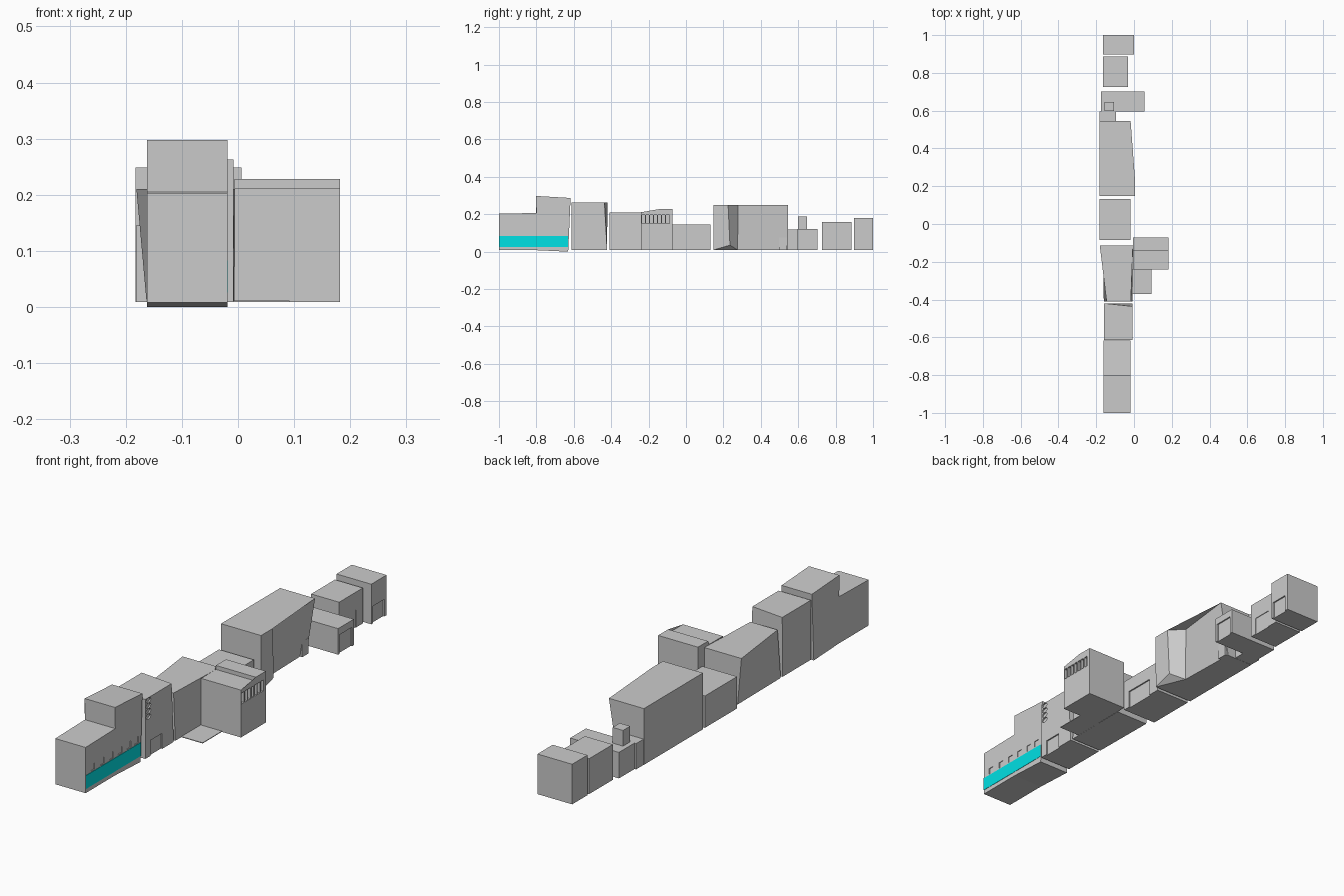
import bpy, bmesh, math

if "Cube" in bpy.data.objects:
    bpy.data.objects.remove(bpy.data.objects["Cube"])

G = 0.009  # level of the underside of most buildings


def loft(name, low, high):
    """Solid between two matching rings of 3D points."""
    bm = bmesh.new()
    a = [bm.verts.new(p) for p in low]
    b = [bm.verts.new(p) for p in high]
    n = len(a)
    caps = [bm.faces.new(a[::-1]), bm.faces.new(b)]
    for i in range(n):
        j = (i + 1) % n
        bm.faces.new((a[i], a[j], b[j], b[i]))
    bmesh.ops.triangulate(bm, faces=[f for f in caps if len(f.verts) > 4])
    bmesh.ops.recalc_face_normals(bm, faces=bm.faces)
    me = bpy.data.meshes.new(name)
    bm.to_mesh(me)
    bm.free()
    ob = bpy.data.objects.new(name, me)
    bpy.context.collection.objects.link(ob)
    return ob


def box(name, x0, x1, y0, y1, z0, z1):
    ring = [(x0, y0), (x1, y0), (x1, y1), (x0, y1)]
    return loft(name, [(x, y, z0) for x, y in ring], [(x, y, z1) for x, y in ring])


def ellipse(name, x0, x1, y, z, ry, rz, n=16):
    ring = [(y + ry * math.cos(2 * math.pi * i / n), z + rz * math.sin(2 * math.pi * i / n)) for i in range(n)]
    return loft(name, [(x0, a, b) for a, b in ring], [(x1, a, b) for a, b in ring])


def carve(ob, cutters):
    """Cut recesses, then remove the cutters."""
    for c in cutters:
        c.hide_render = True
        m = ob.modifiers.new("recess", 'BOOLEAN')
        m.operation, m.solver, m.object = 'DIFFERENCE', 'EXACT', c
        bpy.context.view_layer.objects.active = ob
        bpy.ops.object.modifier_apply(modifier=m.name)
        bpy.data.objects.remove(c)


def recess(face_x, y0, y1, z0, z1, depth=0.006):
    return box("cutter", face_x - depth, face_x + 0.05, y0, y1, z0, z1)


# Stepped front building with a row of small windows
side = [(-1, 0.008), (-0.8, 0.008), (-0.63, 0.0), (-0.617, 0.287),
        (-0.802, 0.298), (-0.8, 0.207), (-1, 0.203)]
stepped = loft("stepped_building", [(-0.162, y, z) for y, z in side], [(-0.019, y, z) for y, z in side])
carve(stepped, [recess(-0.019, y, y + 0.025, 0.088, 0.115, 0.003)
                for y in (-0.965, -0.9, -0.84, -0.78, -0.72, -0.67)])

# Cyan shopfront band
band = box("shopfront_band", -0.025, -0.0175, -0.999, -0.63, 0.026, 0.083)
cyan = bpy.data.materials.new("cyan")
cyan.diffuse_color = (0.0, 0.75, 0.78, 1)
cyan.use_nodes = True
cyan.node_tree.nodes["Principled BSDF"].inputs["Base Color"].default_value = cyan.diffuse_color
band.data.materials.append(cyan)

# Tall building with oval windows
tall = loft("oval_window_building",
            [(-0.16, -0.613, G), (-0.008, -0.613, G), (-0.008, -0.422, G), (-0.16, -0.422, G)],
            [(-0.16, -0.613, 0.263), (-0.008, -0.613, 0.263), (-0.008, -0.436, 0.263), (-0.16, -0.42, 0.263)])
carve(tall, [ellipse("cutter", -0.014, 0.03, -0.592, 0.182 + 0.023 * i, 0.016, 0.0105) for i in range(4)]
      + [recess(-0.008, -0.58, -0.5, -0.01, 0.075)])

# Leaning-wall building with its thin forecourt slab
loft("leaning_building",
     [(-0.16, -0.41, G), (-0.009, -0.41, G), (-0.007, -0.115, G), (-0.163, -0.115, G)],
     [(-0.145, -0.41, 0.21), (-0.017, -0.41, 0.21), (-0.006, -0.115, 0.21), (-0.181, -0.115, 0.21)])
box("forecourt_slab", -0.008, 0.092, -0.37, -0.24, G, 0.012)

# Projecting block with raised rear part and slot windows
steps = [(-0.24, G), (-0.072, G), (-0.072, 0.228), (-0.14, 0.228), (-0.14, 0.211), (-0.24, 0.211)]
block = loft("projecting_block", [(-0.006, y, z) for y, z in steps], [(0.182, y, z) for y, z in steps])
carve(block, [recess(0.182, -0.235 + 0.0215 * i, -0.2185 + 0.0215 * i, 0.15, 0.197, 0.012) for i in range(7)])

# Low building with a wide doorway
low = box("low_building", -0.182, -0.018, -0.085, 0.132, G, 0.145)
carve(low, [recess(-0.018, -0.055, 0.08, -0.01, 0.085)])

# Big notched hall with twisted side wall
hall = loft("notched_hall",
            [(-0.183, 0.147, G), (0.004, 0.147, G), (0.004, 0.235, 0.035), (-0.05, 0.276, G),
             (-0.057, 0.545, G), (-0.183, 0.545, G)],
            [(-0.183, 0.147, 0.249), (0.006, 0.147, 0.249), (0.006, 0.225, 0.249), (-0.05, 0.278, 0.249),
             (-0.018, 0.545, 0.249), (-0.183, 0.545, 0.249)])
box("hall_door", -0.06, -0.045, 0.497, 0.54, G, 0.075)

# Small house, its link to the hall, and the chimney
house = box("small_house", -0.175, 0.055, 0.596, 0.702, G, 0.12)
carve(house, [recess(0.055, 0.607, 0.69, -0.01, 0.09)])
box("house_link", -0.182, -0.095, 0.546, 0.596, G, 0.119)
box("chimney", -0.155, -0.106, 0.598, 0.646, 0.119, 0.187)

# Two rear houses
mid = box("rear_house_near", -0.163, -0.031, 0.726, 0.886, G, 0.16)
carve(mid, [recess(-0.031, 0.755, 0.84, -0.01, 0.085, 0.003)])
end = box("rear_house_far", -0.163, 0.001, 0.897, 1.0, G, 0.18)
carve(end, [recess(0.001, 0.907, 0.985, -0.01, 0.082)])
